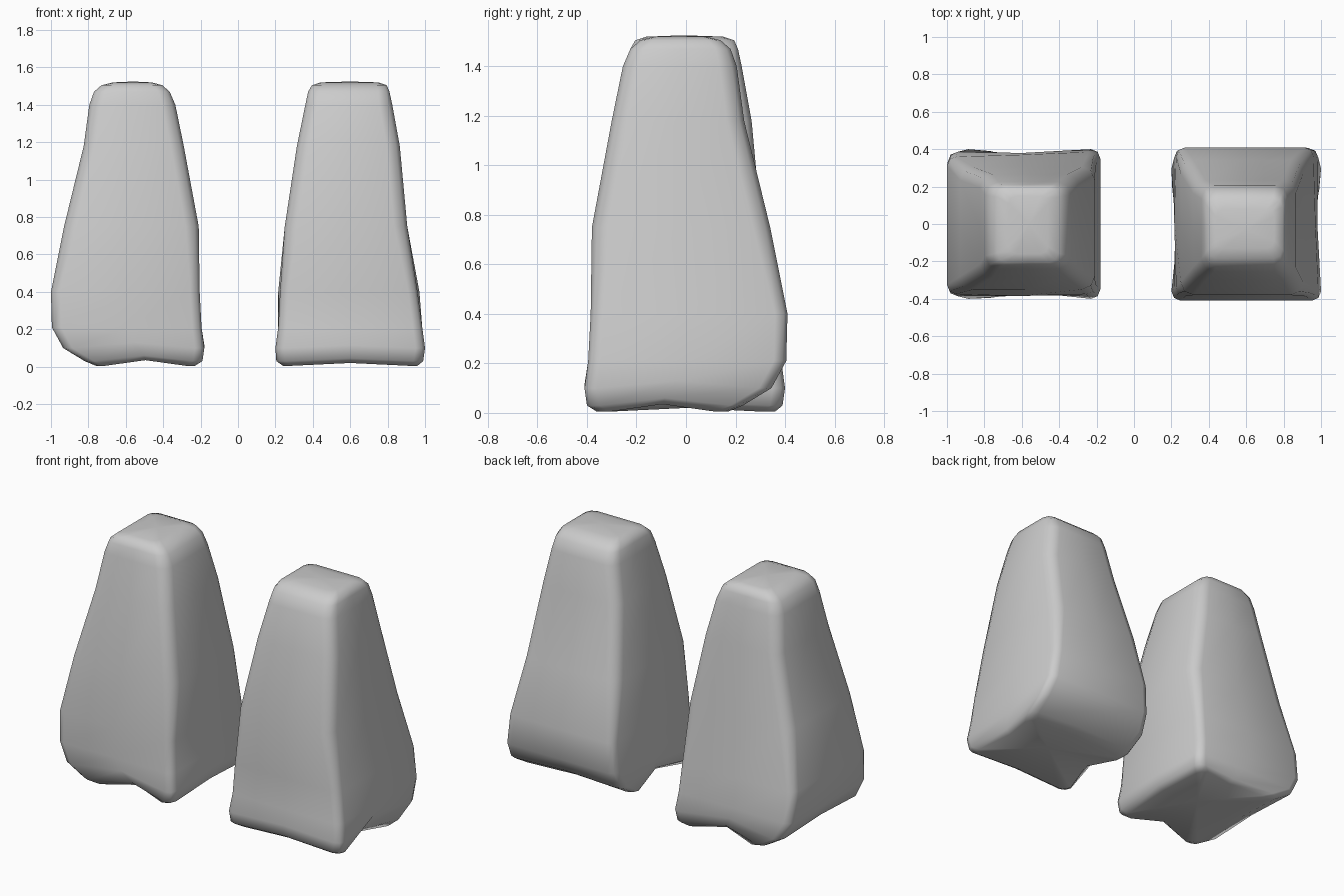
import bpy, bmesh
from math import radians
from mathutils import Matrix

if "Cube" in bpy.data.objects:
    bpy.data.objects.remove(bpy.data.objects["Cube"])

# Stone cross-sections: z, x0, x1, y0, y1, corner radius, side-midpoint lift, front/back midpoint inset
RINGS = [
    (0.005, -0.17, 0.36, -0.36, 0.36, 0.05, 0.03, 0.06),
    (0.03, -0.23, 0.40, -0.395, 0.39, 0.05, 0.03, 0.06),
    (0.10, -0.345, 0.41, -0.40, 0.40, 0.05, 0.03, 0.035),
    (0.21, -0.405, 0.395, -0.385, 0.385, 0.05, 0.0, 0.005),
    (0.40, -0.41, 0.385, -0.375, 0.36, 0.05, 0.0, -0.01),
    (0.75, -0.34, 0.38, -0.35, 0.305, 0.07, 0.0, 0.0),
    (1.18, -0.235, 0.30, -0.285, 0.265, 0.07, 0.0, 0.0),
    (1.40, -0.205, 0.255, -0.24, 0.225, 0.07, 0.0, 0.0),
    (1.47, -0.18, 0.225, -0.225, 0.21, 0.06, 0.0, 0.0),
    (1.505, -0.14, 0.185, -0.205, 0.195, 0.05, 0.0, 0.0),
    (1.52, -0.08, 0.13, -0.16, 0.15, 0.04, 0.0, 0.0),
]


def ring_points(z, x0, x1, y0, y1, r, lift, inset):
    """Rounded rectangle: three points per corner and one per side."""
    xm, ym, k = (x0 + x1) / 2, (y0 + y1) / 2, r * 0.29
    return [
        (x0 + r, y0, z), (xm, y0 + inset, z + lift), (x1 - r, y0, z), (x1 - k, y0 + k, z),
        (x1, y0 + r, z), (x1, ym, z + lift * 0.5), (x1, y1 - r, z), (x1 - k, y1 - k, z),
        (x1 - r, y1, z), (xm, y1 - inset, z + lift), (x0 + r, y1, z), (x0 + k, y1 - k, z),
        (x0, y1 - r, z), (x0, ym, z + lift * 0.5), (x0, y0 + r, z), (x0 + k, y0 + k, z),
    ]


def make_stone(name, x, turn):
    bm = bmesh.new()
    loops = [[bm.verts.new(p) for p in ring_points(*ring)] for ring in RINGS]
    n = len(loops[0])
    for a, b in zip(loops, loops[1:]):
        for i in range(n):
            j = (i + 1) % n
            bm.faces.new((a[i], a[j], b[j], b[i]))
    # Hollowed base and slightly domed top
    base = bm.verts.new((0.09, 0, 0.05))
    top = bm.verts.new((0.03, 0, 1.525))
    for i in range(n):
        j = (i + 1) % n
        bm.faces.new((loops[0][j], loops[0][i], base))
        bm.faces.new((loops[-1][i], loops[-1][j], top))
    bmesh.ops.transform(bm, verts=bm.verts,
                        matrix=Matrix.Translation((x, 0, 0)) @ Matrix.Rotation(radians(turn), 4, 'Z'))
    bmesh.ops.recalc_face_normals(bm, faces=bm.faces)
    for f in bm.faces:
        f.smooth = True
    mesh = bpy.data.meshes.new(name)
    bm.to_mesh(mesh)
    bm.free()
    obj = bpy.data.objects.new(name, mesh)
    bpy.context.collection.objects.link(obj)


# The same stone twice, the right one a quarter turn round
make_stone("left_stone", -0.59, 0)
make_stone("right_stone", 0.60, -90)
